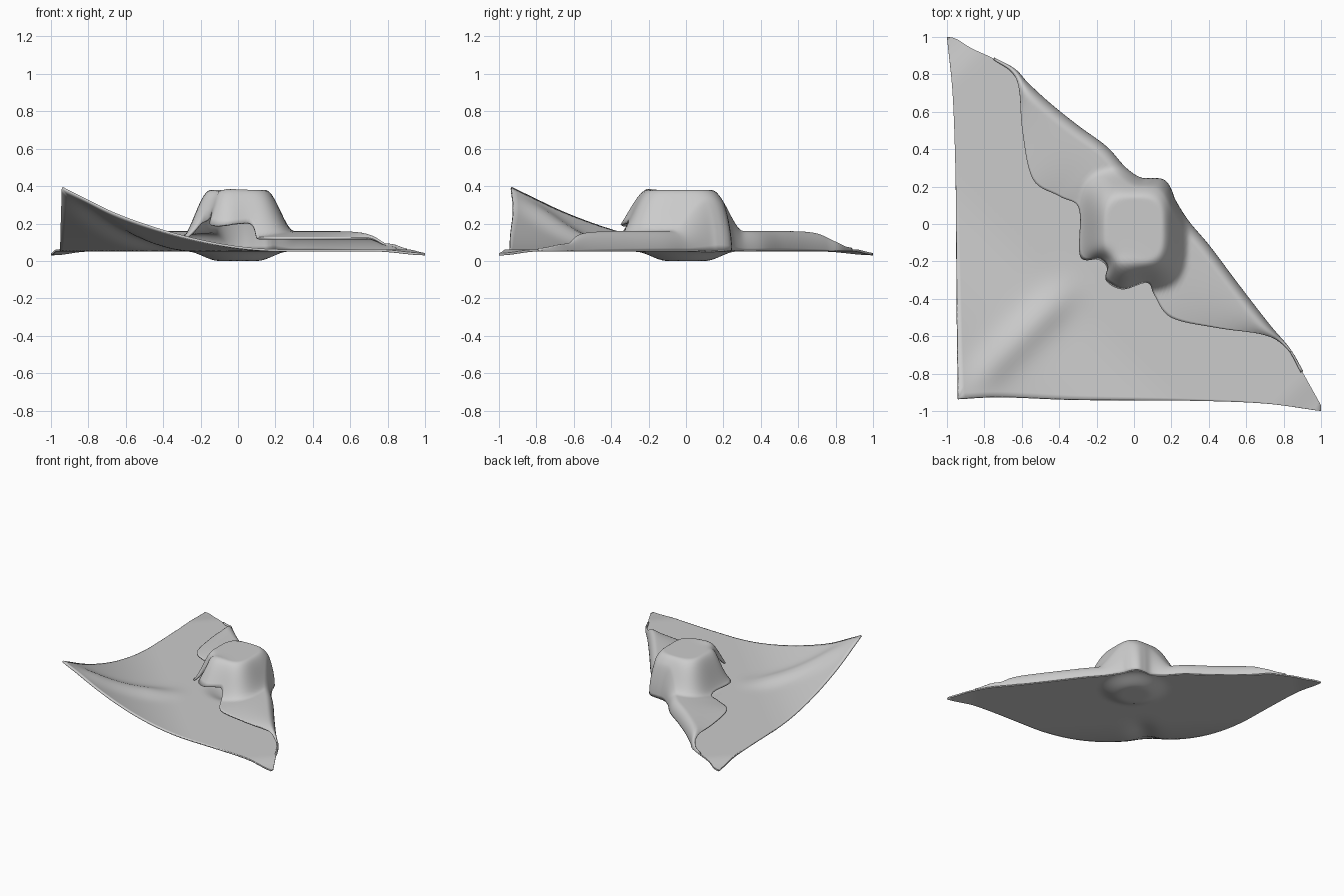
import bpy, math
from mathutils import Vector

if "Cube" in bpy.data.objects:
    bpy.data.objects.remove(bpy.data.objects["Cube"])

# Matching points: fold line of the cloth, and free edge of the folded-over flap
FOLD = [(-.75, .885), (-.64, .825), (-.57, .75), (-.45, .64), (-.3, .52), (-.15, .41), (-.05, .3),
        (.03, .245), (.1, .24), (.15, .235), (.18, .21), (.2, .17), (.22, .12), (.29, .01),
        (.4, -.12), (.55, -.32), (.72, -.54), (.83, -.67), (.9, -.79)]
EDGE = [(-.745, .88), (-.65, .815), (-.61, .72), (-.595, .5), (-.54, .24), (-.4, .15), (-.29, .08),
        (-.285, -.17), (-.19, -.185), (-.14, -.23), (-.145, -.3), (-.06, -.345), (.07, -.31),
        (.11, -.38), (.2, -.5), (.45, -.555), (.7, -.59), (.82, -.66), (.895, -.79)]
# Outer border of the lower sheet, left side then front side
LEFT = [(-1, 1), (-.97, .7), (-.955, .3), (-.95, -.1), (-.945, -.6), (-.94, -.935)]
FRONT = [(-.94, -.935), (-.7, -.925), (-.3, -.94), (.3, -.945), (.7, -.96), (1, -1)]


def smooth(t):
    t = max(0, min(1, t))
    return t * t * (3 - 2 * t)


def spline(pts, n):
    """n samples per span of a Catmull-Rom curve."""
    p = [Vector(q) for q in pts]
    p = [p[0] * 2 - p[1]] + p + [p[-1] * 2 - p[-2]]
    out = []
    for i in range(1, len(p) - 2):
        a, b, c, d = p[i - 1:i + 3]
        for k in range(n):
            t = k / n
            out.append(.5 * (2 * b + (c - a) * t + (2 * a - 5 * b + 4 * c - d) * t * t
                             + (3 * b - a - 3 * c + d) * t ** 3))
    return out + [p[-2]]


def resample(line, n):
    acc = [0]
    for a, b in zip(line, line[1:]):
        acc.append(acc[-1] + (b - a).length)
    out, j = [], 0
    for i in range(n + 1):
        s = acc[-1] * i / n
        while j < len(line) - 2 and acc[j + 1] < s:
            j += 1
        out.append(line[j].lerp(line[j + 1], (s - acc[j]) / (acc[j + 1] - acc[j])))
    return out


def dent(x, y, cx, cy, size):
    return math.exp(-((x - cx) ** 2 + (y - cy) ** 2) / size)


def box_bump(x, y, inner, outer):
    d = ((abs(x) / .22) ** 3.6 + (abs(y + .03) / .25) ** 3.6) ** (1 / 3.6)
    return 1 - smooth((d - inner) / (outer - inner))


def sheet_z(x, y):
    lift = max(0, -(x + y) - .7) / 1.175            # corner curling upward
    ridge = .035 * math.exp(-((x - y) / .13) ** 2) * smooth((-(x + y) - .5) / .5) \
        * smooth((1.88 + x + y) / .4)
    tips = .02 * smooth((abs(x - y) / 2 - .85) / .15)
    bulge = .05 * (1 - smooth((math.hypot(x, y) - .1) / .17))
    return .056 + .335 * lift ** 1.9 + ridge - tips - bulge


def flap_z(x, y, v, d):
    along = abs(x - y) / 2
    base = .155 - .035 * v * v - .075 * smooth((along - .64) / .24)
    z = base + (.373 - base) * box_bump(x, y, .66, 1.36)
    z += .06 * dent(x, y, -.05, -.33, .008)          # raised tip
    z -= .13 * dent(x, y, -.18, -.22, .003)          # tucked-in notch
    t = min(1, d / .06)
    low = sheet_z(x, y)
    return low + (z - low) * math.sqrt(1 - (1 - t) ** 2)              # rounded fold


def cloth(name, start, end, rows, height):
    verts, faces, n = [], [], len(start)
    for j in range(rows + 1):
        v = (j / rows) ** 1.7
        for a, b in zip(start, end):
            p = a.lerp(b, v)
            verts.append((p.x, p.y, height(p.x, p.y, v, (p - a).length)))
    for j in range(rows):
        for i in range(n - 1):
            k = j * n + i
            faces.append((k, k + n, k + n + 1, k + 1))
    me = bpy.data.meshes.new(name)
    me.from_pydata(verts, [], faces)
    me.update()
    ob = bpy.data.objects.new(name, me)
    bpy.context.collection.objects.link(ob)
    mod = ob.modifiers.new("thickness", 'SOLIDIFY')
    mod.thickness, mod.offset = .012, 0
    for poly in me.polygons:
        poly.use_smooth = True
    return ob


# Lower sheet with its curled corner
full_fold = [(-1, 1), (-.95, .99), (-.87, .94)] + FOLD + [(1, -.97)]
border = resample(spline(LEFT, 8), 50)[:-1] + resample(spline(FRONT, 8), 50)
cloth("lower_sheet", resample(spline(full_fold, 8), 100), border, 60,
      lambda x, y, v, d: sheet_z(x, y))

# Half folded over the boxy lump in the middle
cloth("folded_flap", spline(FOLD, 7), spline(EDGE, 7), 50, flap_z)
